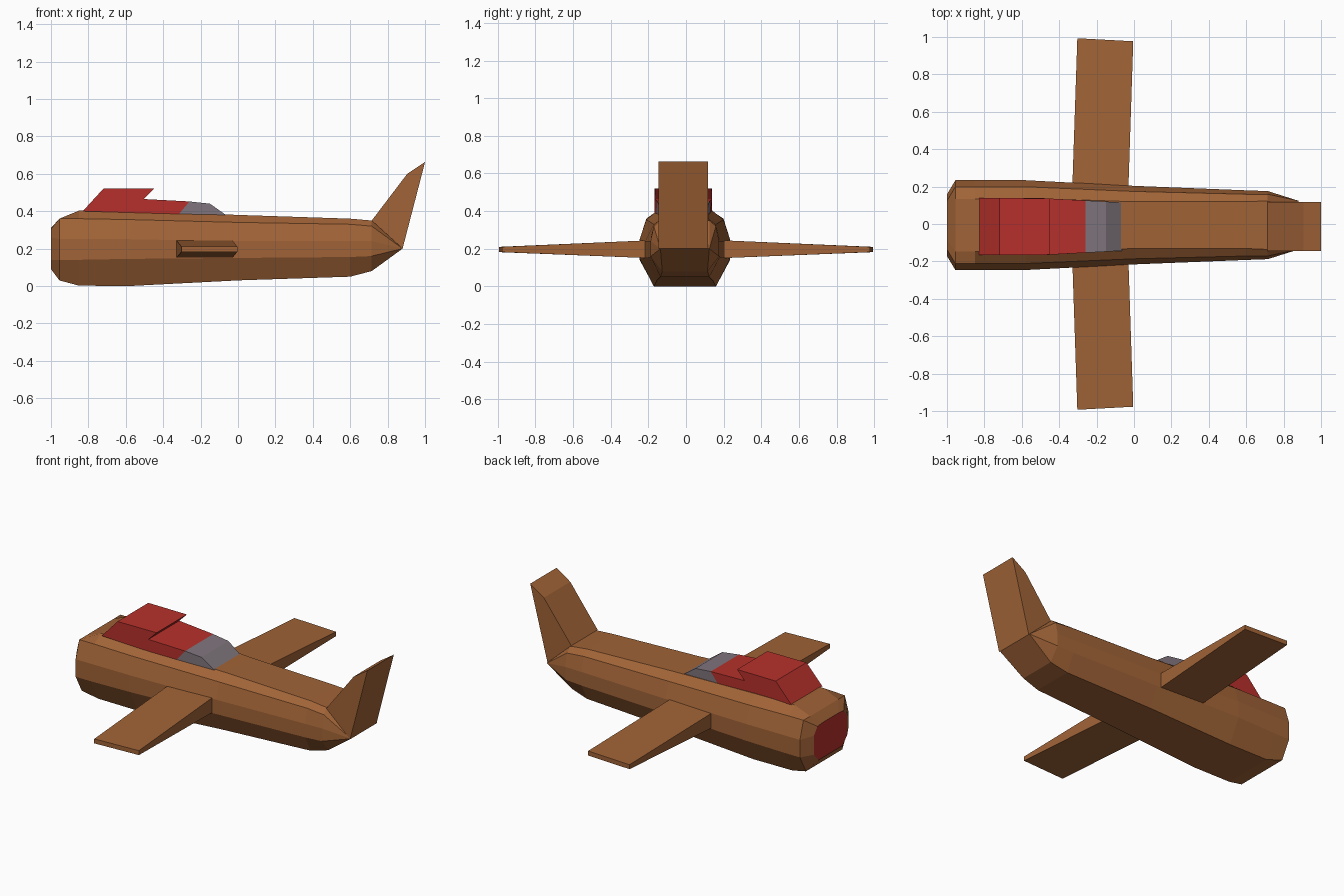
import bpy, bmesh

if "Cube" in bpy.data.objects:
    bpy.data.objects.remove(bpy.data.objects["Cube"])

def material(name, rgb):
    m = bpy.data.materials.new(name)
    m.diffuse_color = (*rgb, 1)
    m.use_nodes = True
    m.node_tree.nodes["Principled BSDF"].inputs["Base Color"].default_value = m.diffuse_color
    return m

BROWN = material("brown", (0.355, 0.126, 0.038))
RED = material("red", (0.47, 0.03, 0.024))
GREY = material("grey", (0.216, 0.18, 0.205))

def loft(name, sections, mats, inset_nose=False):
    """Skin matching closed point rings and cap both ends."""
    bm = bmesh.new()
    rings = [[bm.verts.new(p) for p in s] for s in sections]
    n = len(rings[0])
    for a, b in zip(rings, rings[1:]):
        for i in range(n):
            j = (i + 1) % n
            bm.faces.new((a[i], a[j], b[j], b[i]))
    first = bm.faces.new(rings[0][::-1])
    bm.faces.new(rings[-1])
    if inset_nose:
        # grey rim with a red panel inside
        rim = bmesh.ops.inset_individual(bm, faces=[first], thickness=0.025)["faces"]
        for f in rim:
            f.material_index = 1
        first.material_index = 2
    bmesh.ops.remove_doubles(bm, verts=bm.verts, dist=0.0005)
    bmesh.ops.recalc_face_normals(bm, faces=bm.faces)
    me = bpy.data.meshes.new(name)
    bm.to_mesh(me)
    bm.free()
    for m in mats:
        me.materials.append(m)
    ob = bpy.data.objects.new(name, me)
    bpy.context.collection.objects.link(ob)
    return ob

# Fuselage: half cross-sections (y, z) from top to bottom, mirrored across y
stations = [
    (-1.0, [(.08, .31), (.13, .305), (.165, .26), (.165, .14), (.12, .09)]),
    (-.955, [(.14, .36), (.205, .36), (.24, .25), (.24, .14), (.18, .03)]),
    (-.85, [(.14, .403), (.205, .36), (.24, .25), (.24, .14), (.165, .002)]),
    (-.58, [(.145, .403), (.205, .355), (.24, .25), (.24, .145), (.165, 0)]),
    (0, [(.125, .38), (.18, .34), (.21, .24), (.21, .15), (.15, .03)]),
    (.6, [(.125, .36), (.165, .33), (.186, .24), (.186, .155), (.13, .05)]),
    (.715, [(.13, .35), (.165, .32), (.182, .24), (.182, .16), (.12, .08)]),
    (.88, [(.13, .2)] * 5),
]
def full_ring(x, half):
    c = -.006
    return [(x, c + y, z) for y, z in half] + [(x, c - y, z) for y, z in half[::-1]]
loft("fuselage", [full_ring(x, h) for x, h in stations], [BROWN, GREY, RED], True)

# Prisms across y from an (x, z) profile, with a half width depending on x
def prism(name, profile, width, mat):
    loft(name, [[(x, s * width(x) - .014, z) for x, z in profile] for s in (1, -1)], [mat])

prism("tail_fin", [(.715, .35), (.905, .6), (1, .663), (.88, .2)], lambda x: .131, BROWN)

def canopy_width(x):
    return .153 if x < -.5 else .153 - (x + .5) * .055
prism("cockpit_cover", [(-.83, .4), (-.72, .52), (-.45, .52), (-.505, .465),
                        (-.26, .452), (-.315, .385), (-.5, .39)], canopy_width, RED)
prism("cockpit_rear", [(-.315, .385), (-.26, .452), (-.15, .44), (-.065, .38)],
      canopy_width, GREY)

# Tapered wings
for side, s in (("left", 1), ("right", -1)):
    root = [(-.33, s * .19, .15), (-.03, s * .19, .15), (-.03, s * .19, .245), (-.33, s * .19, .245)]
    a, b = s * .993, s * .977
    tip = [(-.303, a, .182), (-.004, b, .182), (-.004, b, .21), (-.303, a, .21)]
    loft(side + "_wing", [root, tip], [BROWN])
